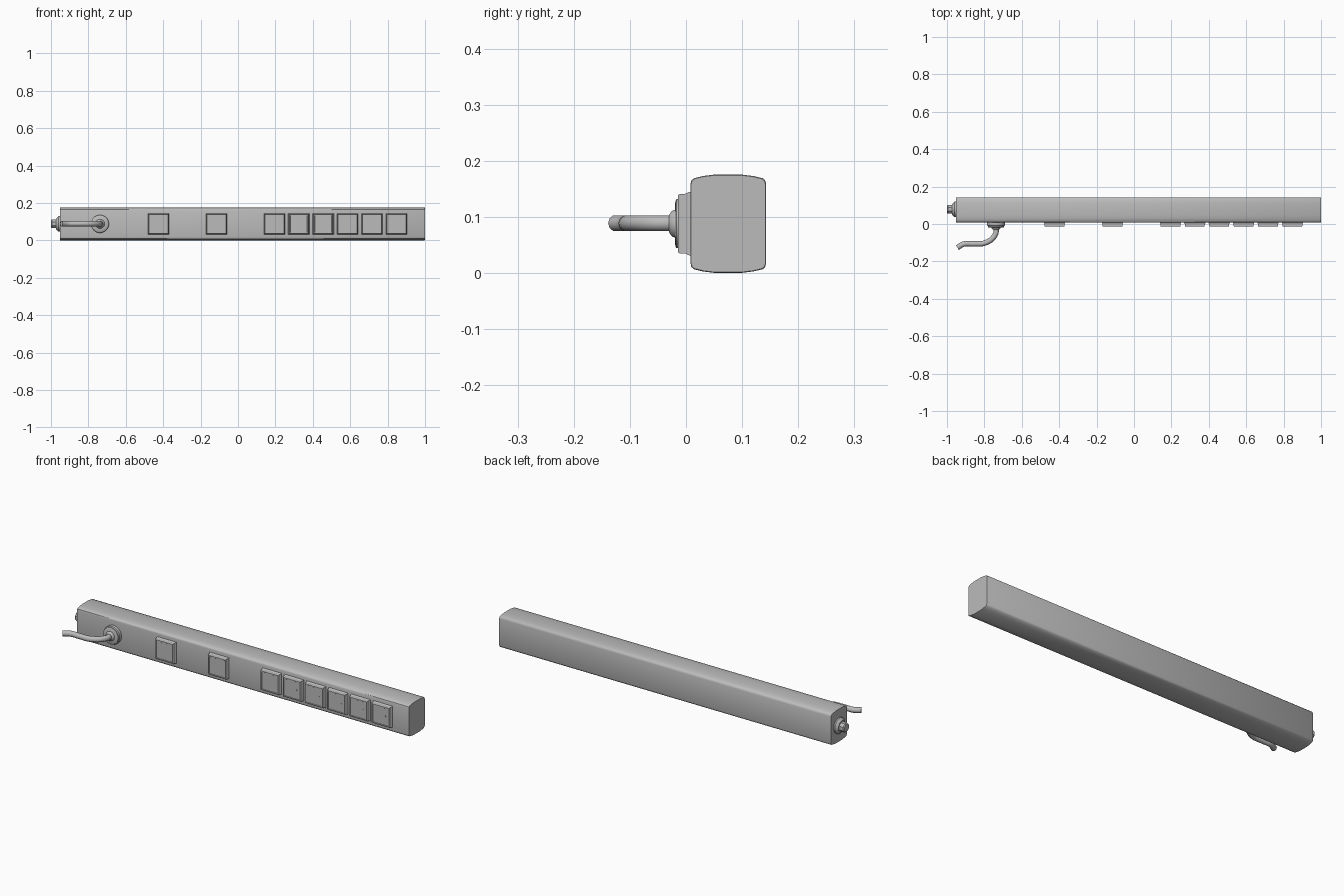
import bpy, bmesh, math
from mathutils import Vector, Matrix

cube = bpy.data.objects.get("Cube")
if cube:
    bpy.data.objects.remove(cube, do_unlink=True)

grey = bpy.data.materials.new("grey_plastic")
grey.use_nodes = True
grey.diffuse_color = (0.5, 0.5, 0.5, 1)
grey.node_tree.nodes["Principled BSDF"].inputs["Base Color"].default_value = (0.5, 0.5, 0.5, 1)

MID_Z = 0.088


def loft(name, rings, angle=35):
    """Skin a series of equal-length rings and cap both ends."""
    bm = bmesh.new()
    rows = [[bm.verts.new(p) for p in ring] for ring in rings]
    n = len(rows[0])
    for a, b in zip(rows, rows[1:]):
        for i in range(n):
            j = (i + 1) % n
            bm.faces.new((a[i], a[j], b[j], b[i]))
    bm.faces.new(rows[0])
    bm.faces.new(rows[-1])
    bmesh.ops.recalc_face_normals(bm, faces=bm.faces)
    mesh = bpy.data.meshes.new(name)
    bm.to_mesh(mesh)
    bm.free()
    mesh.materials.append(grey)
    mesh.shade_smooth()
    mesh.set_sharp_from_angle(angle=math.radians(angle))
    ob = bpy.data.objects.new(name, mesh)
    bpy.context.collection.objects.link(ob)
    return ob


def turned(name, centre, axis, profile, sides=24, angle=35):
    """Turn (radius, distance) pairs around an axis through centre."""
    axis = Vector(axis)
    rot = axis.to_track_quat('Z', 'Y').to_matrix()
    rings = []
    for r, d in profile:
        ring = []
        for i in range(sides):
            t = 2 * math.pi * (i + 0.5) / sides
            ring.append(Vector(centre) + rot @ Vector((r * math.cos(t), r * math.sin(t), d)))
        rings.append(ring)
    return loft(name, rings, angle)


# Long housing with crowned top and bottom
upper = [(0.008, 0.07), (0.0095, 0.077), (0.014, 0.081), (0.03, 0.085), (0.05, 0.0875),
         (0.10, 0.0875), (0.12, 0.085), (0.137, 0.081), (0.141, 0.077), (0.143, 0.07)]
section = upper + [(y, -z) for y, z in reversed(upper)]


def body_ring(x, s):
    return [(x, 0.075 + (y - 0.075) * s, MID_Z + z * s) for y, z in section]


loft("housing", [body_ring(-0.953, 0.985), body_ring(-0.951, 1),
                 body_ring(0.998, 1), body_ring(1.0, 0.985)])

# Socket pads along the front, the last five with an indicator pin
pad = [(0.057, -0.01), (0.056, -0.004), (0.0535, 0.0), (0.053, 0.011),
       (0.051, 0.0145), (0.046, 0.0145), (0.045, 0.013)]
pad_x = [-0.425, -0.115, 0.195] + [0.325 + 0.1305 * i for i in range(5)]
for i, x in enumerate(pad_x):
    turned(f"socket_pad_{i + 1}", (x, 0, MID_Z), (0, -1, 0),
           [(r * math.sqrt(2), d) for r, d in pad], 4, 20)
    if i > 2:
        turned(f"indicator_pin_{i - 2}", (x + 0.028, 0, MID_Z + 0.003), (0, -1, 0),
               [(0.004, 0.01), (0.004, 0.0145)], 8)

# Cable gland on the front
turned("cable_gland", (-0.738, 0, MID_Z), (0, -1, 0),
       [(0.048, -0.01), (0.048, 0.008), (0.044, 0.012), (0.044, 0.017), (0.041, 0.019),
        (0.025, 0.02), (0.023, 0.025), (0.016, 0.03)])

# Cut-off cable bending towards the end of the housing
curve = bpy.data.curves.new("cable_path", 'CURVE')
curve.dimensions = '3D'
curve.bevel_depth = 0.0145
curve.bevel_resolution = 3
curve.use_fill_caps = True
curve.resolution_u = 5
spline = curve.splines.new('BEZIER')
path = [(-0.738, -0.015), (-0.741, -0.055), (-0.79, -0.099), (-0.86, -0.106),
        (-0.91, -0.107), (-0.944, -0.126)]
spline.bezier_points.add(len(path) - 1)
for p, (x, y) in zip(spline.bezier_points, path):
    p.co = (x, y, MID_Z + 0.001)
    p.handle_left_type = p.handle_right_type = 'AUTO'
helper = bpy.data.objects.new("cable_helper", curve)
bpy.context.collection.objects.link(helper)
bpy.context.view_layer.update()
mesh = bpy.data.meshes.new_from_object(helper.evaluated_get(bpy.context.evaluated_depsgraph_get()))
bpy.data.objects.remove(helper, do_unlink=True)
mesh.materials.clear()
mesh.materials.append(grey)
mesh.shade_smooth()
mesh.set_sharp_from_angle(angle=math.radians(40))
bpy.context.collection.objects.link(bpy.data.objects.new("cable", mesh))

# Threaded fitting on the right end: washer, nut and stub
turned("end_washer", (-0.95, 0.078, MID_Z), (-1, 0, 0),
       [(0.042, -0.005), (0.042, 0.01), (0.034, 0.018), (0.03, 0.022)])
turned("end_nut", (-0.95, 0.078, MID_Z), (-1, 0, 0),
       [(0.025, 0.015), (0.025, 0.045), (0.021, 0.05)], 8)
